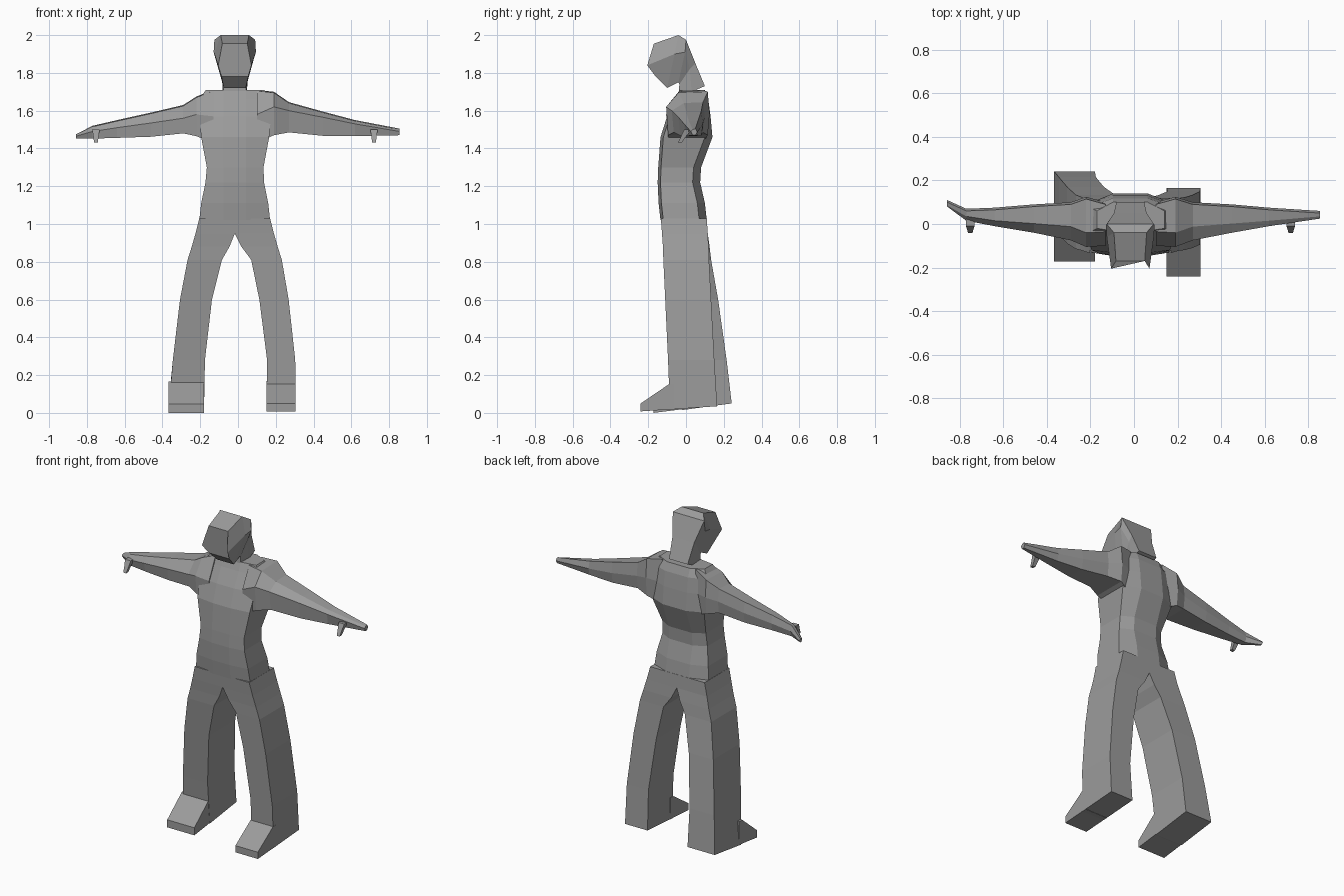
import bpy, bmesh

CX = -0.017  # body midline

grey = bpy.data.materials.new("plain grey")
grey.diffuse_color = (0.33, 0.33, 0.33, 1)


def loft(name, rings):
    """Skin a closed tube through rings of equal point count and cap the ends."""
    bm = bmesh.new()
    vs = [[bm.verts.new(p) for p in r] for r in rings]
    n = len(vs[0])
    for a, b in zip(vs, vs[1:]):
        for i in range(n):
            j = (i + 1) % n
            bm.faces.new((a[i], a[j], b[j], b[i]))
    bm.faces.new(vs[0][::-1])
    bm.faces.new(vs[-1])
    bmesh.ops.recalc_face_normals(bm, faces=bm.faces)
    me = bpy.data.meshes.new(name)
    bm.to_mesh(me)
    bm.free()
    me.materials.append(grey)
    ob = bpy.data.objects.new(name, me)
    bpy.context.collection.objects.link(ob)
    return ob


# Torso: z, left x, right x, front y, back y
def torso_ring(z, l, r, f, b):
    return [(l, f + .015, z), (CX - .06, f, z), (CX + .06, f, z), (r, f + .015, z),
            (r, b - .04, z), (CX + .08, b, z), (CX - .08, b, z), (l, b - .04, z)]


loft("torso", [torso_ring(*t) for t in [
    (1.02, -.205, .17, -.135, .11), (1.11, -.195, .16, -.145, .10),
    (1.22, -.172, .138, -.15, .075), (1.30, -.165, .135, -.147, .08),
    (1.46, -.195, .165, -.135, .14), (1.57, -.205, .175, -.10, .13),
    (1.66, -.205, .175, -.055, .118), (1.71, -.17, .14, -.035, .10)]])


# Arms: x, top z, middle z, bottom z, back y, upper front y, lower front y
def arm_ring(x, zt, zm, zb, yb, yu, yl):
    return [(x, yb - .01, zt), (x, yu, zt - .005), (x, yl, zm),
            (x, yl + .01, zb), (x, yb - .01, zb), (x, yb, (zt + zb) / 2)]


arms = {
    "right_arm": [(.10, 1.71, 1.58, 1.43, .10, -.035, -.10),
                  (.19, 1.70, 1.62, 1.47, .125, -.04, -.105),
                  (.27, 1.645, 1.60, 1.485, .10, -.012, -.075),
                  (.45, 1.595, 1.565, 1.467, .09, .002, -.04),
                  (.62, 1.55, 1.53, 1.465, .075, .015, -.01),
                  (.855, 1.505, 1.49, 1.47, .06, .035, .025)],
    "left_arm": [(-.13, 1.71, 1.57, 1.43, .10, -.035, -.10),
                 (-.22, 1.675, 1.58, 1.465, .125, -.04, -.105),
                 (-.29, 1.63, 1.56, 1.48, .10, -.012, -.075),
                 (-.46, 1.59, 1.535, 1.462, .09, .002, -.04),
                 (-.64, 1.55, 1.51, 1.456, .075, .015, -.01),
                 (-.77, 1.52, 1.49, 1.452, .07, .035, .015),
                 (-.858, 1.475, 1.465, 1.452, .11, .085, .08)]}
for name, rows in arms.items():
    loft(name, [arm_ring(*r) for r in rows])

# Thumbs: small tapered pegs pointing down and forward
for name, x in (("right_thumb", .72), ("left_thumb", -.752)):
    loft(name, [[(x + sx * w, y + sy * w, z) for sx, sy in
                 ((-1, -1), (1, -1), (1, 1), (-1, 1))]
                for w, y, z in ((.02, .01, 1.50), (.014, -.012, 1.465), (.010, -.032, 1.432))])


# Legs: z, inner x, outer x, front y, back y; the heel end follows the tilted sole
def leg_ring(z, i, o, f, b, lift=0):
    return [(i, f, z), (o, f, z), (o, b, z + lift), (i, b, z + lift)]


legs = {
    "right": [(1.03, CX, .17, -.133, .11), (.95, CX, .19, -.127, .115),
              (.88, .018, .21, -.122, .12), (.81, .07, .232, -.12, .122),
              (.60, .113, .268, -.11, .133), (.28, .154, .303, -.095, .15),
              (.018, .15, .305, -.085, .165, .017)],
    "left": [(1.03, CX, -.205, -.133, .11), (.95, CX, -.225, -.127, .115),
             (.88, -.045, -.245, -.12, .125), (.81, -.085, -.267, -.115, .133),
             (.60, -.138, -.307, -.09, .17), (.28, -.175, -.345, -.05, .215),
             (.015, -.18, -.367, -.02, .242, .035)]}
feet = {"right": (-.09, .152, .018, -.24, .05, .008),
        "left": (-.03, .165, .018, -.173, .047, 0)}
for side, rows in legs.items():
    loft(side + "_leg", [leg_ring(*r) for r in rows])
    # Wedge foot from the ankle out to the blunt toe
    i, o = rows[-1][1:3]
    ya, ta, ba, yt, tt, bt = feet[side]
    loft(side + "_foot", [[(i, y, b), (o, y, b), (o, y, t), (i, y, t)]
                          for y, t, b in ((ya + .03, ta, ba), (ya, ta, ba), (yt, tt, bt))])


# Head and neck: each ring runs face to neck base as (y, z, half width) rows
def head_ring(rows):
    return ([(CX + w, y, z) for y, z, w in rows] +
            [(CX - w, y, z) for y, z, w in rows[::-1]])


loft("head_and_neck", [head_ring(r) for r in [
    [(-.17, 1.955, .066), (-.205, 1.84, .088), (-.16, 1.78, .07)],
    [(-.04, 2.0, .075), (-.06, 1.90, .108), (-.10, 1.72, .058)],
    [(.00, 1.975, .108), (-.005, 1.91, .112), (-.04, 1.75, .06)],
    [(.05, 1.85, .075), (.02, 1.82, .07), (-.035, 1.74, .058)],
    [(.10, 1.73, .064), (.03, 1.70, .064), (-.04, 1.67, .06)]]])
